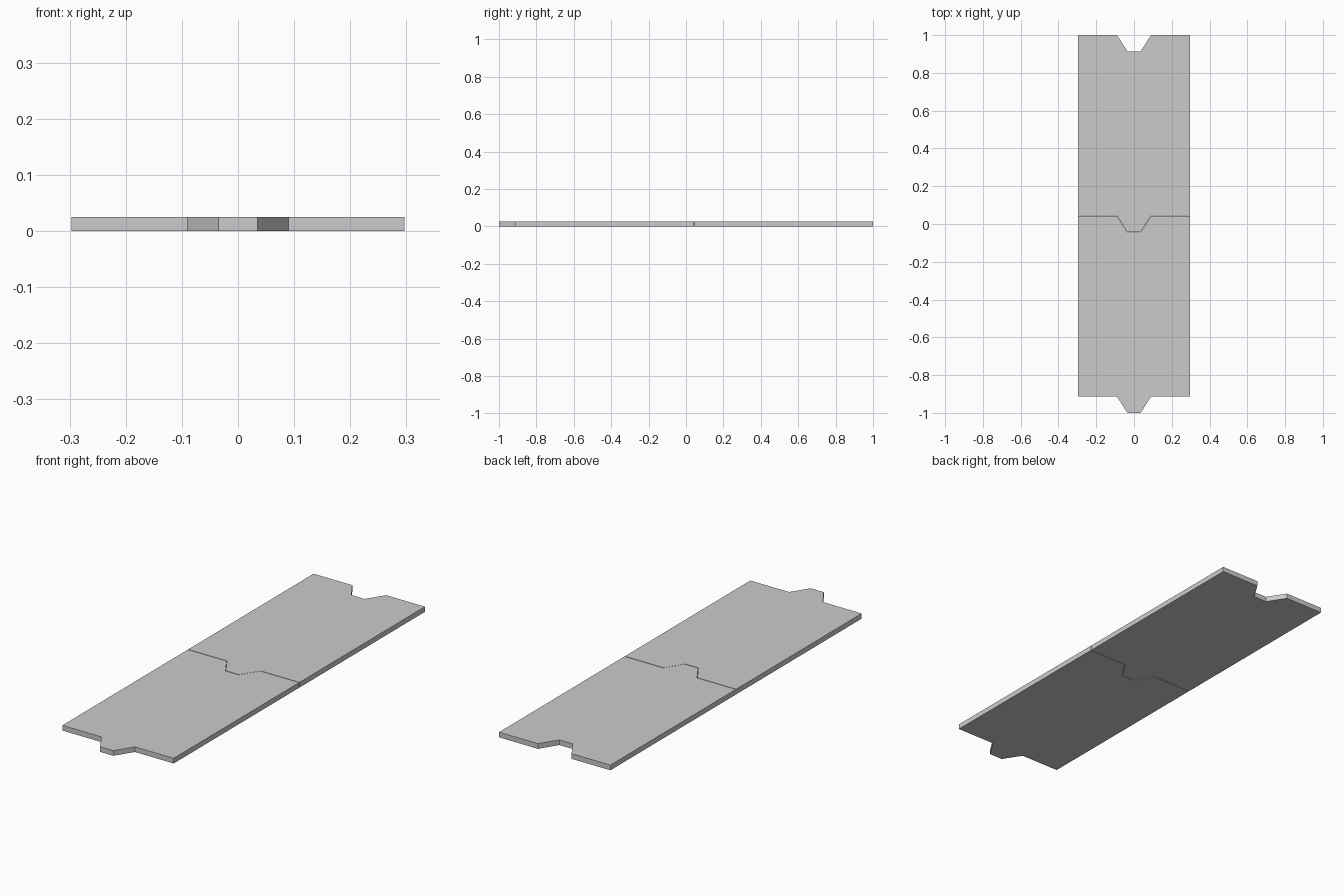
import bpy, bmesh

if "Cube" in bpy.data.objects:
    bpy.data.objects.remove(bpy.data.objects["Cube"])

HALF_W = 0.297      # half plank width
THICK = 0.025       # plank thickness
DEPTH = 0.086       # depth of tab and notch
BASE, TIP = 0.09, 0.035   # half widths of the tab at its root and tip
GAP = 0.003         # seam between the planks
BODY = (2 - DEPTH - GAP) / 2


def interlock(y):
    """Left-to-right edge line with a trapezoid pointing to -y."""
    half = [(-HALF_W, y), (-BASE, y), (-TIP, y - DEPTH)]
    return half + [(-px, py) for px, py in reversed(half)]


def plank(name, y_front):
    outline = interlock(y_front) + interlock(y_front + BODY)[::-1]
    bm = bmesh.new()
    face = bm.faces.new([bm.verts.new((x, y, 0)) for x, y in outline])
    ext = bmesh.ops.extrude_face_region(bm, geom=[face], use_keep_orig=True)
    top = [g for g in ext["geom"] if isinstance(g, bmesh.types.BMVert)]
    bmesh.ops.translate(bm, verts=top, vec=(0, 0, THICK))
    bmesh.ops.recalc_face_normals(bm, faces=bm.faces)
    mesh = bpy.data.meshes.new(name)
    bm.to_mesh(mesh)
    bm.free()
    bpy.context.collection.objects.link(bpy.data.objects.new(name, mesh))


# Two identical interlocking planks laid end to end
plank("front_plank", -1 + DEPTH)
plank("back_plank", -1 + DEPTH + BODY + GAP)
